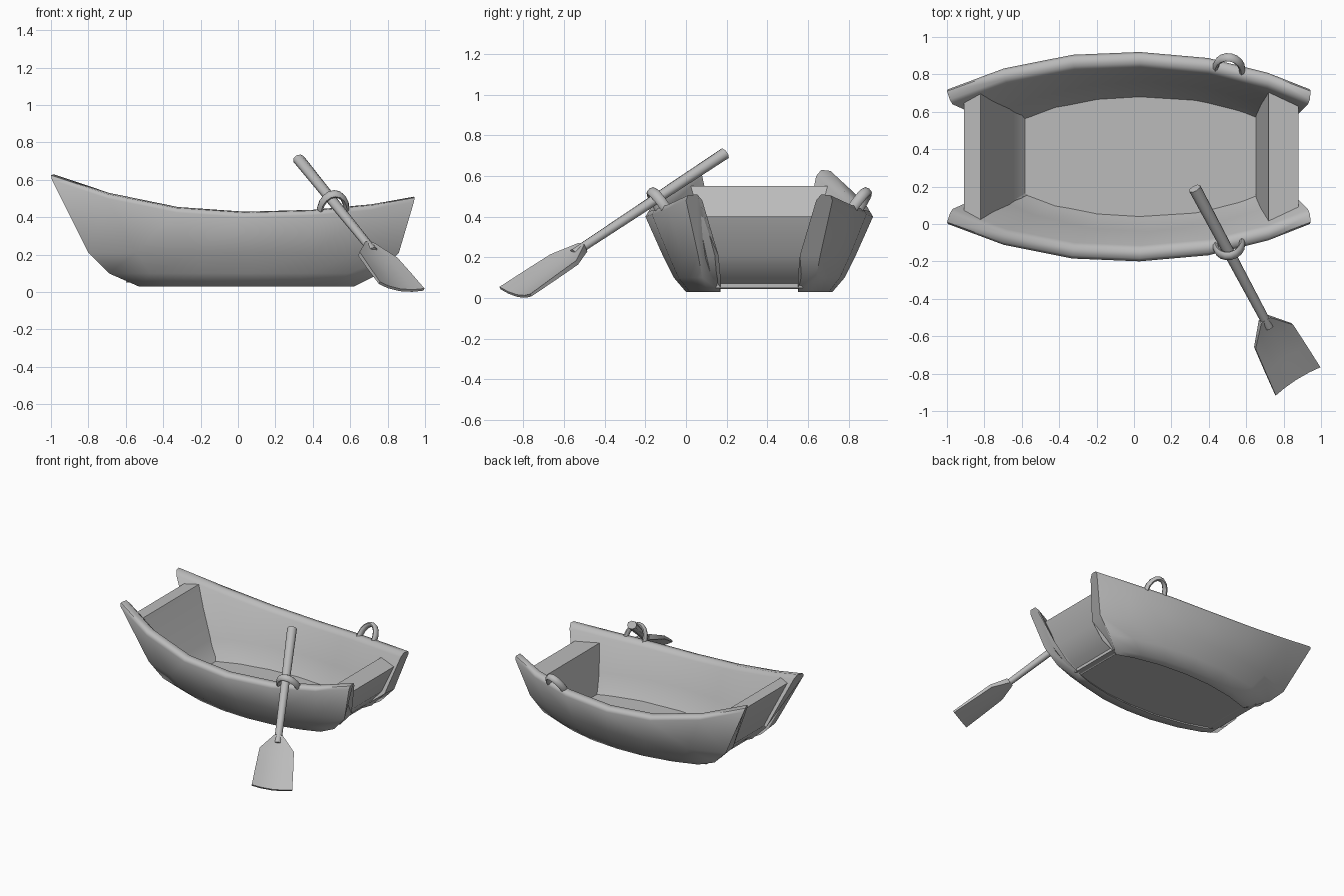
import bpy, bmesh, math
from mathutils import Vector

cube = bpy.data.objects.get("Cube")
if cube:
    bpy.data.objects.remove(cube, do_unlink=True)

CENTRE_Y = 0.36  # middle line of the hull

grey = bpy.data.materials.new("plain_grey")
grey.use_nodes = True
grey.diffuse_color = (0.5, 0.5, 0.5, 1)
grey.node_tree.nodes["Principled BSDF"].inputs["Base Color"].default_value = (0.5, 0.5, 0.5, 1)


def loft(name, rings, smooth=60, y=0.0, mirror=False):
    """Skin closed rings of points and cap both ends."""
    bm = bmesh.new()
    loops = [[bm.verts.new(p) for p in ring] for ring in rings]
    for a, b in zip(loops, loops[1:]):
        for i in range(len(a)):
            j = (i + 1) % len(a)
            bm.faces.new((a[i], a[j], b[j], b[i]))
    bm.faces.new(loops[0])
    bm.faces.new(loops[-1])
    bmesh.ops.recalc_face_normals(bm, faces=bm.faces)
    mesh = bpy.data.meshes.new(name)
    bm.to_mesh(mesh)
    bm.free()
    mesh.materials.append(grey)
    obj = bpy.data.objects.new(name, mesh)
    bpy.context.collection.objects.link(obj)
    obj.location.y = y
    bpy.ops.object.select_all(action='DESELECT')
    obj.select_set(True)
    bpy.context.view_layer.objects.active = obj
    bpy.ops.object.shade_smooth_by_angle(angle=math.radians(smooth))
    if mirror:
        mod = obj.modifiers.new("Mirror", 'MIRROR')
        mod.use_axis = (False, True, False)
        mod.use_mirror_merge = False
    return obj


def circle(centre, u, v, ru, rv, count=8):
    angles = [2 * math.pi * i / count for i in range(count)]
    return [centre + u * ru * math.cos(a) + v * rv * math.sin(a) for a in angles]


# Hull sides: thick curved planks with a rounded rim
stations = [(-1.0, 0.63), (-0.7, 0.53), (-0.33, 0.455), (0.03, 0.43),
            (0.4, 0.44), (0.72, 0.47), (0.945, 0.51)]  # x, rim height
# rear x, front x, end offset, middle offset, height (negative: drop below the rim)
rows = [(-0.53, 0.62, 0.25, 0.36, 0.03),
        (-0.69, 0.76, 0.28, 0.42, 0.10),
        (-0.80, 0.86, 0.30, 0.475, 0.21),
        (-0.995, 0.94, 0.36, 0.56, -0.03),
        (-1.0, 0.945, 0.35, 0.545, -0.005),
        (-0.985, 0.94, 0.305, 0.50, -0.0001),
        (-0.97, 0.93, 0.28, 0.475, -0.03),
        (-0.79, 0.85, 0.20, 0.40, 0.21),
        (-0.68, 0.75, 0.19, 0.34, 0.10),
        (-0.53, 0.62, 0.19, 0.29, 0.03)]
sections = []
for sx, rim in stations:
    t = (sx + 1) / 1.945
    bulge = 1 - abs(2 * t - 1) ** 2.2
    sections.append([(xl + (xr - xl) * t, e + (m - e) * bulge, z if z > 0 else rim + z)
                     for xl, xr, e, m, z in rows])
loft("hull_side", sections, 60, CENTRE_Y, True)

# Floor plank
floor = [(-0.6, 0.25), (-0.3, 0.30), (0.03, 0.32), (0.35, 0.30), (0.66, 0.25)]
loft("floor", [[(x, -w, 0.05), (x, w, 0.05), (x, w, 0.075), (x, -w, 0.075)]
               for x, w in floor], 30, CENTRE_Y)

# Closed ends with a flat top: x, z, half width
ends = {
    "rear_end_board": [(-0.91, 0.55, 0.31), (-0.82, 0.55, 0.36), (-0.66, 0.2, 0.31),
                       (-0.58, 0.07, 0.27), (-0.53, 0.045, 0.23), (-0.65, 0.10, 0.235),
                       (-0.76, 0.21, 0.26)],
    "front_end_board": [(0.88, 0.40, 0.30), (0.72, 0.40, 0.385), (0.65, 0.07, 0.28),
                        (0.61, 0.045, 0.23), (0.71, 0.10, 0.235), (0.81, 0.21, 0.26)],
}
for name, profile in ends.items():
    loft(name, [[(x, s * w, z) for x, z, w in profile] for s in (-1, 1)], 45, CENTRE_Y)

# Oar holders: arches leaning outward on both rims
along = Vector((1, -0.22, 0)).normalized()
lean = Vector((0.01, 0.06, 0.088))
across = along.cross(lean).normalized()
base = Vector((0.508, 0.47, 0.437))
arch = []
for i in range(11):
    a = -0.3 + (math.pi + 0.6) * i / 10
    radial = (along * math.cos(a) + lean.normalized() * math.sin(a)).normalized()
    arch.append(circle(base + along * 0.072 * math.cos(a) + lean * math.sin(a),
                       radial, across, 0.017, 0.026))
loft("oar_holder", arch, 60, CENTRE_Y, True)

# Oar shaft
grip = Vector((0.325, 0.19, 0.71))
neck = Vector((0.71, -0.53, 0.235))
d = (neck - grip).normalized()
w = Vector((0.82, 0.57, -0.10))
w = (w - d * w.dot(d)).normalized()
n = d.cross(w)
if n.z < 0:
    n = -n
loft("oar_shaft", [circle(grip, w, n, 0.034, 0.03),
                   circle(neck + d * 0.03, w, n, 0.025, 0.022)], 60)

# Oar blade: slightly scooped, s is the distance past the neck
blade = []
for s, half, thick, scoop in [(-0.03, 0.028, 0.04, 0), (0.09, 0.12, 0.024, 0.015),
                              (0.25, 0.132, 0.02, 0.022), (0.405, 0.142, 0.014, 0.024)]:
    steps = [-1, -0.55, 0, 0.55, 1]

    def edge(side, order):
        return [neck + d * s + w * half * v
                + n * (side * thick / 2 - scoop * (1 - v * v)) for v in order]
    blade.append(edge(1, steps) + edge(-1, steps[::-1]))
loft("oar_blade", blade, 45)
